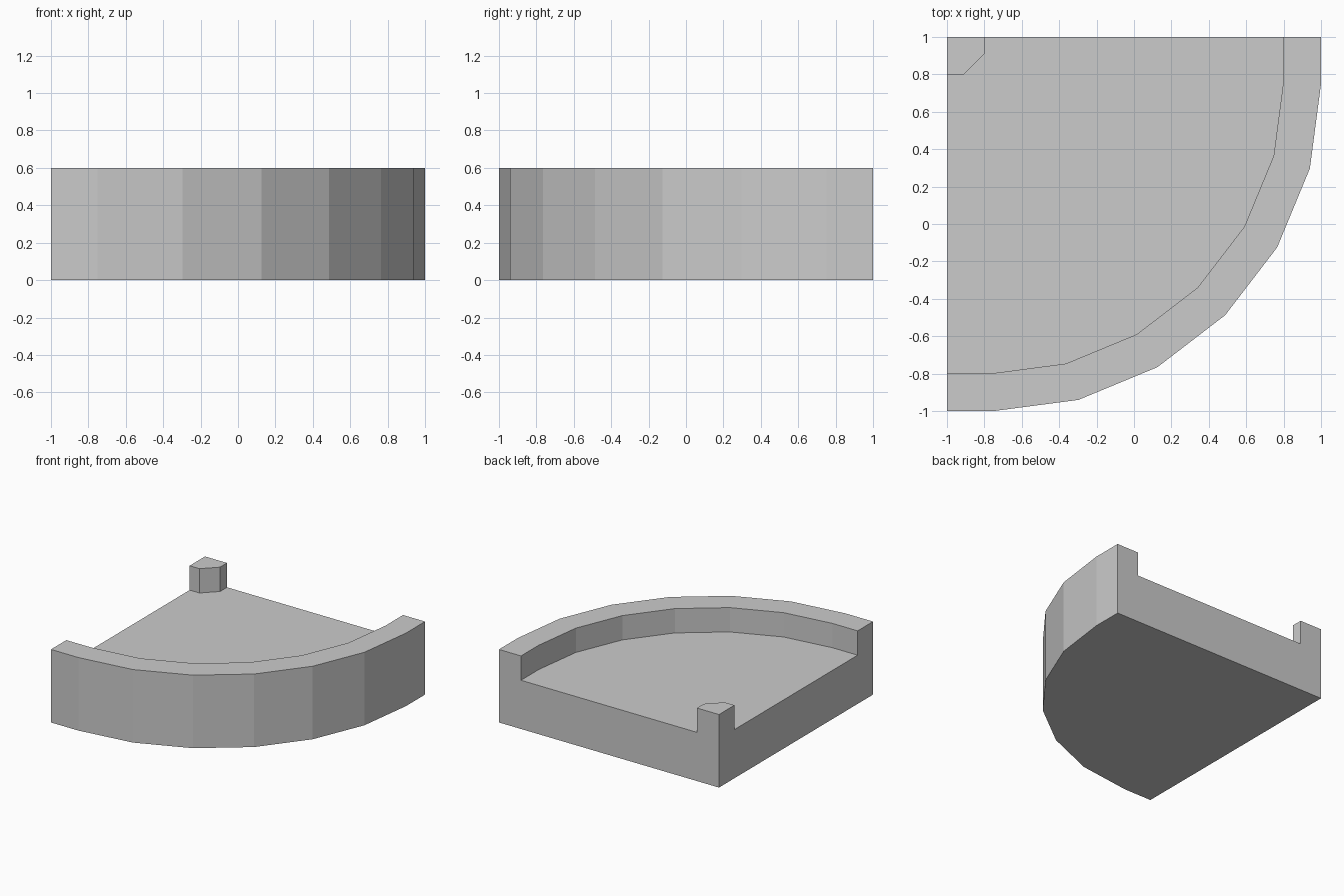
import bpy, bmesh
from math import sin, cos, pi

if "Cube" in bpy.data.objects:
    bpy.data.objects.remove(bpy.data.objects["Cube"])

FLOOR, TOP = 0.4, 0.6


def quarter_curve(edge, centre, segments=6):
    """Rounded outer corner in plan, with short straight ends at x = -1 and y = 1."""
    r = edge + centre
    arc = [(-centre + r * sin(a), centre - r * cos(a))
           for a in (i * pi / 2 / segments for i in range(segments + 1))]
    return [(-1, -edge)] + arc + [(edge, 1)]


outer = quarter_curve(1.0, 0.75)
inner = quarter_curve(0.8, 0.77)
notch = [(-0.8, 1), (-0.8, 0.91), (-0.91, 0.8), (-1, 0.8)]
corner = (-1, 1)

bm = bmesh.new()
verts = {}


def vert(p, z):
    key = (round(p[0], 4), round(p[1], 4), z)
    if key not in verts:
        verts[key] = bm.verts.new((p[0], p[1], z))
    return verts[key]


def cap(points, z):
    bm.faces.new([vert(p, z) for p in points])


def sides(points, z0, z1):
    for a, b in zip(points, points[1:]):
        bm.faces.new([vert(a, z0), vert(b, z0), vert(b, z1), vert(a, z1)])


# base slab: underside, outer walls and recessed floor
base = outer + [notch[0], corner, notch[-1], inner[0]]
base.insert(len(outer), inner[-1])
cap(base, 0)
sides(base + base[:1], 0, FLOOR)
cap(inner + notch, FLOOR)

# curved rim and chamfered corner post, open underneath where they meet the slab
for plan in (outer + inner[::-1], notch + [corner]):
    cap(plan, TOP)
    sides(plan + plan[:1], FLOOR, TOP)

# merge flat panels so the straight backs are continuous
bmesh.ops.recalc_face_normals(bm, faces=bm.faces[:])
bmesh.ops.dissolve_limit(bm, angle_limit=0.01, verts=bm.verts[:], edges=bm.edges[:])

mesh = bpy.data.meshes.new("quarter_round_tray")
bm.to_mesh(mesh)
bm.free()
bpy.context.collection.objects.link(bpy.data.objects.new("quarter_round_tray", mesh))
